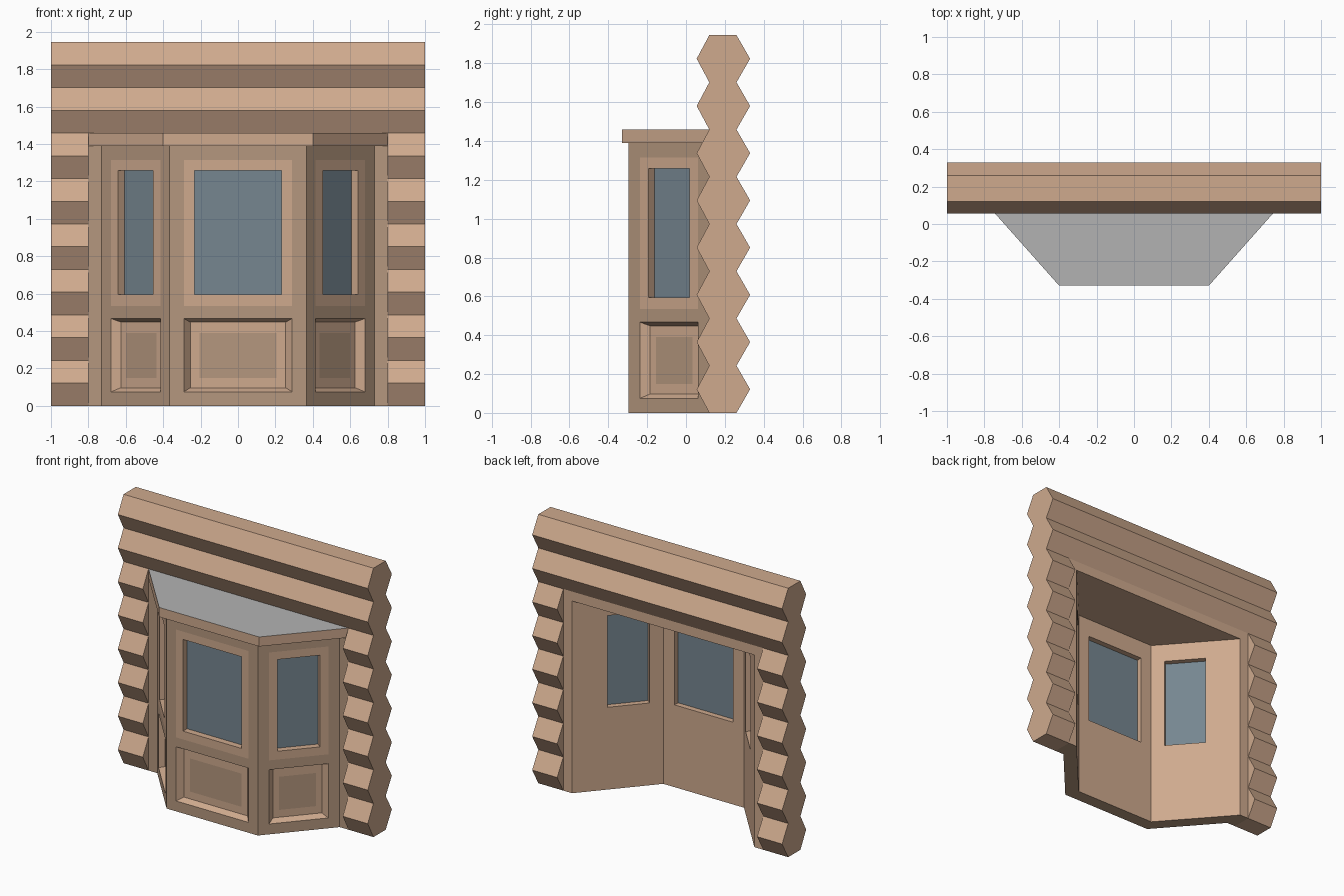
import bpy, bmesh
from mathutils import Vector

if "Cube" in bpy.data.objects:
    bpy.data.objects.remove(bpy.data.objects["Cube"])

def material(name, rgb):
    m = bpy.data.materials.new(name)
    m.diffuse_color = (*rgb, 1)
    m.use_nodes = True
    m.node_tree.nodes["Principled BSDF"].inputs["Base Color"].default_value = m.diffuse_color
    return m

LIGHT = material("light_wood", (0.62, 0.40, 0.27))
DARK = material("dark_wood", (0.46, 0.31, 0.21))
GLASS = material("window_glass", (0.18, 0.24, 0.28))
GREY = material("roof_grey", (0.45, 0.45, 0.45))

def finish(bm, name, mats):
    bmesh.ops.remove_doubles(bm, verts=bm.verts, dist=0.0005)
    bmesh.ops.recalc_face_normals(bm, faces=bm.faces)
    me = bpy.data.meshes.new(name)
    bm.to_mesh(me)
    bm.free()
    for m in mats:
        me.materials.append(m)
    ob = bpy.data.objects.new(name, me)
    bpy.context.collection.objects.link(ob)
    return ob

def face(bm, pts, mat=0):
    f = bm.faces.new([bm.verts.new(p) for p in pts])
    f.material_index = mat
    return f

def ring(bm, a, b, mat):
    """Four quads joining two rectangular loops."""
    for i in range(4):
        j = (i + 1) % 4
        face(bm, [a[i], a[j], b[j], b[i]], mat)

def prism(bm, pts, shift, mat=0):
    """Closed prism from a loop of points moved by shift."""
    far = [Vector(p) + Vector(shift) for p in pts]
    face(bm, pts, mat)
    top = face(bm, far, mat)
    n = len(pts)
    for i in range(n):
        j = (i + 1) % n
        face(bm, [pts[i], pts[j], far[j], far[i]], mat)
    return top

# Log walls: zigzag profile of stacked hexagonal logs
H = 1.945 / 8

def logs(name, x0, x1, first, count):
    front, back = [(0.12, first * H)], [(0.26, first * H)]
    for i in range(first, first + count):
        front += [(0.055, (i + 0.5) * H), (0.12, (i + 1) * H)]
        back += [(0.33, (i + 0.5) * H), (0.26, (i + 1) * H)]
    bm = bmesh.new()
    prism(bm, [(x0, y, z) for y, z in front + back[::-1]], (x1 - x0, 0, 0))
    finish(bm, name, [LIGHT])

logs("upper_logs", -1, 1, 6, 2)
logs("left_logs", -1, -0.8, 0, 6)
logs("right_logs", 0.8, 1, 0, 6)

# Bay roof with grey top
ZB, ZT = 1.39, 6 * H
bm = bmesh.new()
half = [(0.4, -0.33), (0.8, 0.12), (0.8, 0.26)]
outline = half + [(-x, y) for x, y in half[::-1]]
top = prism(bm, [(x, y, ZB) for x, y in outline], (0, 0, ZT - ZB))
top.material_index = 1
finish(bm, "bay_roof", [LIGHT, GREY])

# Bay plan: outer and inner corners
T = 0.093
A, B = Vector((0.365, -0.295)), Vector((0.73, 0.12))
U = (B - A).normalized()
base = A + T * Vector((-U.y, U.x))
C = base + U * ((A.y + T - base.y) / U.y)
D = base + U * ((0.26 - base.y) / U.y)

def flip(p):
    return Vector((-p.x, p.y))

def panel_wall(bm, glass, p, q, ip, iq, win, frame, raised):
    """One bay wall: window above, recessed panel below."""
    u = (q - p).normalized()
    n = Vector((-u.y, u.x))
    mid = (p + q) / 2
    L = (q - p).length / 2

    def rect(w, z0, z1, d=0.0):
        return [(*(mid + u * s + n * d), z)
                for s, z in ((-w, z0), (w, z0), (w, z1), (-w, z1))]
    # upper half
    border, w0 = rect(frame, 0.535, 1.315), rect(win, 0.595, 1.258)
    w1 = rect(win, 0.595, 1.258, T)
    inner = [(*ip, 0), (*iq, 0), (*iq, ZB), (*ip, ZB)]
    ring(bm, rect(L, 0.5, ZB), border, 1)
    ring(bm, border, w0, 0)
    ring(bm, w0, w1, 0)
    ring(bm, w1, inner, 0)
    # lower half
    r0 = rect(frame, 0.075, 0.467)
    r1 = rect(frame - 0.035, 0.097, 0.448, 0.04)
    r2 = rect(raised, 0.15, 0.39, 0.04)
    ring(bm, rect(L, 0, 0.5), r0, 1)
    ring(bm, r0, r1, 0)
    ring(bm, r1, r2, 0)
    face(bm, r2, 1)
    # bottom and top edges
    for z in (0, ZB):
        face(bm, [(*v, z) for v in (p, q, iq, ip)], 1)
    # glass pane
    prism(glass, rect(win, 0.595, 1.258, T / 2), (n.x * 0.006, n.y * 0.006, 0))

bm, glass = bmesh.new(), bmesh.new()
panel_wall(bm, glass, flip(A), A, flip(C), C, 0.233, 0.29, 0.205)
panel_wall(bm, glass, A, B, C, D, 0.142, 0.2, 0.125)
panel_wall(bm, glass, flip(B), flip(A), flip(D), flip(C), 0.142, 0.2, 0.125)

# Jambs where the bay meets the logs
for s in (1, -1):
    j = [Vector((s * v.x, v.y)) for v in
         (B, Vector((0.8, 0.12)), Vector((0.8, 0.26)), D)]
    for k in range(3):
        a, b = j[k], j[k + 1]
        face(bm, [(*a, 0), (*b, 0), (*b, ZB), (*a, ZB)], 0 if k == 2 else 1)
    for z in (0, ZB):
        face(bm, [(*v, z) for v in j], 1)

finish(bm, "bay_walls", [LIGHT, DARK])
finish(glass, "bay_window_glass", [GLASS])
